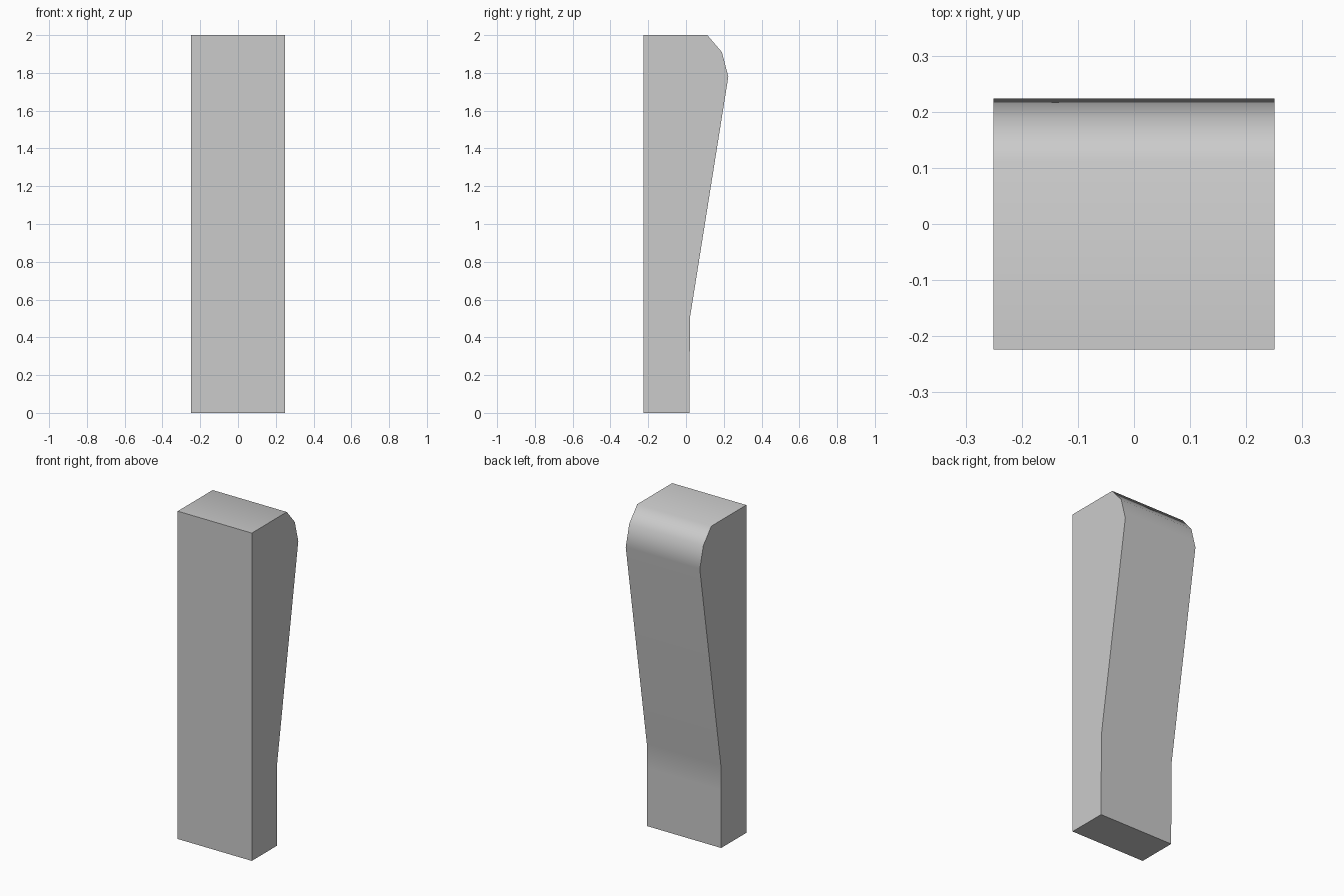
import bpy, bmesh, math

if "Cube" in bpy.data.objects:
    bpy.data.objects.remove(bpy.data.objects["Cube"])

# Side profile (y, z): straight front, tapered back, rounded top back corner
PROFILE = [(-0.224, 0), (0.018, 0), (0.02, 0.35), (0.021, 0.505), (0.224, 1.78),
           (0.19, 1.91), (0.113, 2.0), (-0.224, 2.0)]
HALF_WIDTH = 0.25

# Extrude the profile across the width
bm = bmesh.new()
side = bm.faces.new([bm.verts.new((-HALF_WIDTH, y, z)) for y, z in PROFILE])
ext = bmesh.ops.extrude_face_region(bm, geom=[side], use_keep_orig=True)
verts = [v for v in ext["geom"] if isinstance(v, bmesh.types.BMVert)]
bmesh.ops.translate(bm, verts=verts, vec=(2 * HALF_WIDTH, 0, 0))
bmesh.ops.recalc_face_normals(bm, faces=bm.faces)

mesh = bpy.data.meshes.new("tapered_post")
bm.to_mesh(mesh)
bm.free()
post = bpy.data.objects.new("tapered_post", mesh)
bpy.context.collection.objects.link(post)

# Smooth the rounded corner, keep the box edges crisp and large faces flat
bpy.context.view_layer.objects.active = post
post.select_set(True)
bpy.ops.object.shade_smooth_by_angle(angle=math.radians(55))
weighted = post.modifiers.new("flat_large_faces", 'WEIGHTED_NORMAL')
weighted.keep_sharp = True
